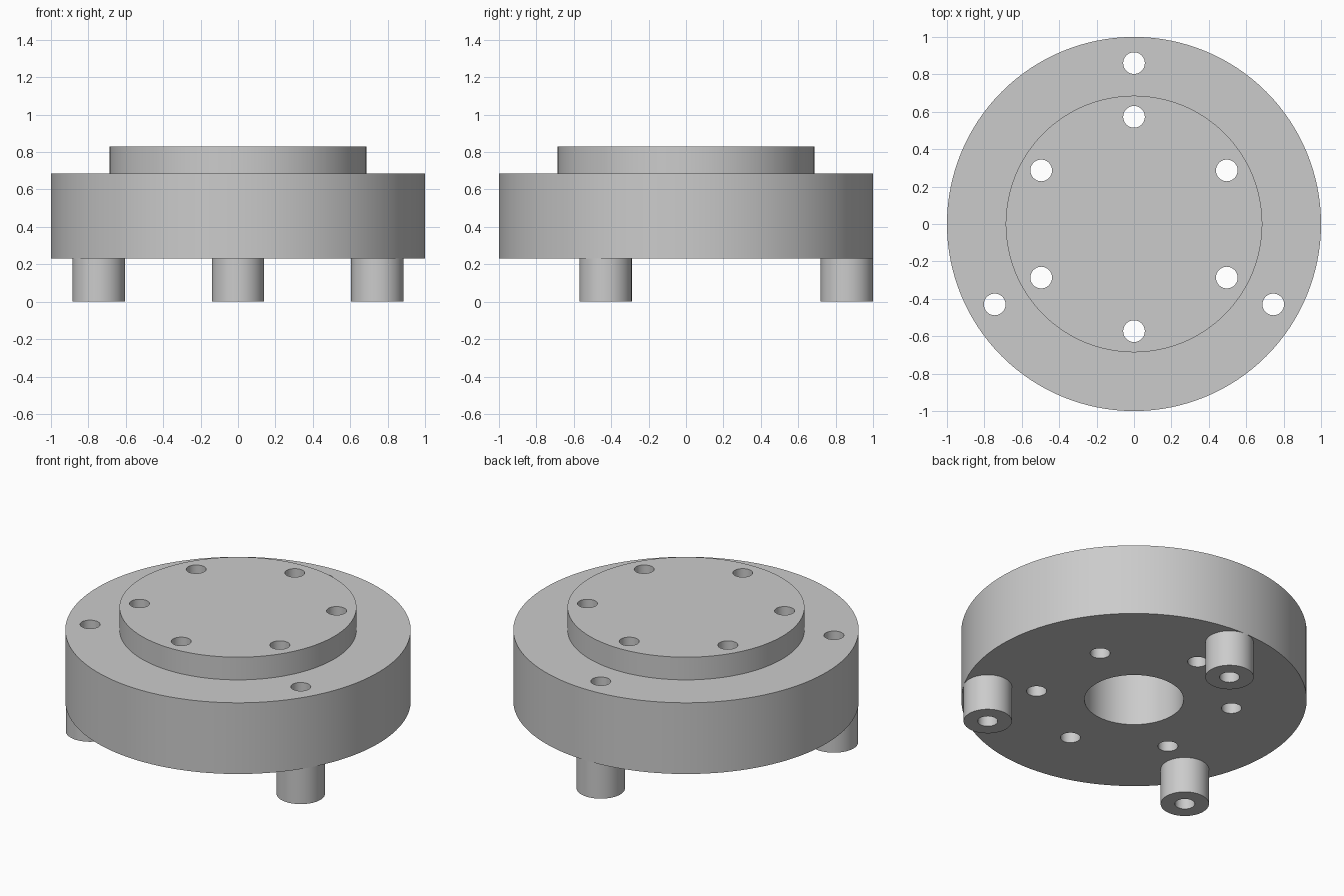
import bpy, bmesh
from math import radians, cos, sin, tau

old = bpy.data.objects.get("Cube")
if old:
    bpy.data.objects.remove(old, do_unlink=True)

grey = bpy.data.materials.new("plain grey")
grey.use_nodes = True
colour = (0.6, 0.6, 0.6, 1)
grey.diffuse_color = colour
grey.node_tree.nodes["Principled BSDF"].inputs["Base Color"].default_value = colour

BASE, DECK, TOP = 0.23, 0.685, 0.83
HOLE_R = 0.058
POST_RING, BOLT_RING = 0.86, 0.573


def ring_points(radius, count, start):
    """Evenly spaced (x, y) points on a circle."""
    angles = [radians(start) + tau * i / count for i in range(count)]
    return [(radius * cos(a), radius * sin(a)) for a in angles]


def lathe(name, profile, segments, location=(0, 0, 0), closed=False):
    """Spin an (r, z) profile about z into a solid of revolution."""
    bm = bmesh.new()
    verts = [bm.verts.new((r, 0, z)) for r, z in profile]
    edges = [bm.edges.new(pair) for pair in zip(verts, verts[1:])]
    if closed:
        edges.append(bm.edges.new((verts[-1], verts[0])))
    bmesh.ops.spin(bm, geom=verts + edges, axis=(0, 0, 1), cent=(0, 0, 0),
                   angle=tau, steps=segments, use_duplicate=False)
    bmesh.ops.remove_doubles(bm, verts=bm.verts, dist=0.0001)
    # merge coplanar wedges into clean discs
    bmesh.ops.dissolve_limit(bm, angle_limit=radians(0.5),
                             verts=bm.verts, edges=bm.edges)
    bmesh.ops.recalc_face_normals(bm, faces=bm.faces)
    mesh = bpy.data.meshes.new(name)
    bm.to_mesh(mesh)
    bm.free()
    mesh.materials.append(grey)
    obj = bpy.data.objects.new(name, mesh)
    obj.location = location
    bpy.context.collection.objects.link(obj)
    return obj


def smooth(obj):
    bpy.ops.object.select_all(action='DESELECT')
    obj.select_set(True)
    bpy.context.view_layer.objects.active = obj
    bpy.ops.object.shade_smooth_by_angle(angle=radians(30))


# Flange body: wide disc, raised boss, blind bore underneath
body = lathe("flange_body", [
    (0, DECK), (0.287, DECK), (0.287, BASE), (1, BASE), (1, DECK),
    (0.686, DECK), (0.686, TOP), (0, TOP)], 128)

# Through holes: six in the boss, three above the posts
posts = ring_points(POST_RING, 3, 90)
drills = [lathe("hole_cutter", [(0, 0.1), (HOLE_R, 0.1), (HOLE_R, 1), (0, 1)],
                32, (x, y, 0))
          for x, y in ring_points(BOLT_RING, 6, 30) + posts]
for drill in drills:
    drill.hide_render = True
    cut = body.modifiers.new("drill", 'BOOLEAN')
    cut.operation = 'DIFFERENCE'
    cut.solver = 'EXACT'
    cut.object = drill

# Bake the drilled shape, then discard the cutters
bpy.context.view_layer.update()
graph = bpy.context.evaluated_depsgraph_get()
drilled = bpy.data.meshes.new_from_object(body.evaluated_get(graph))
body.modifiers.clear()
body.data = drilled
for drill in drills:
    bpy.data.objects.remove(drill, do_unlink=True)
smooth(body)

# Hollow support posts
for side, (x, y) in zip(("back", "right", "left"), posts):
    post = lathe(side + "_post", [
        (HOLE_R, BASE), (HOLE_R, 0), (0.14, 0), (0.14, BASE)],
        48, (x, y, 0), closed=True)
    smooth(post)
